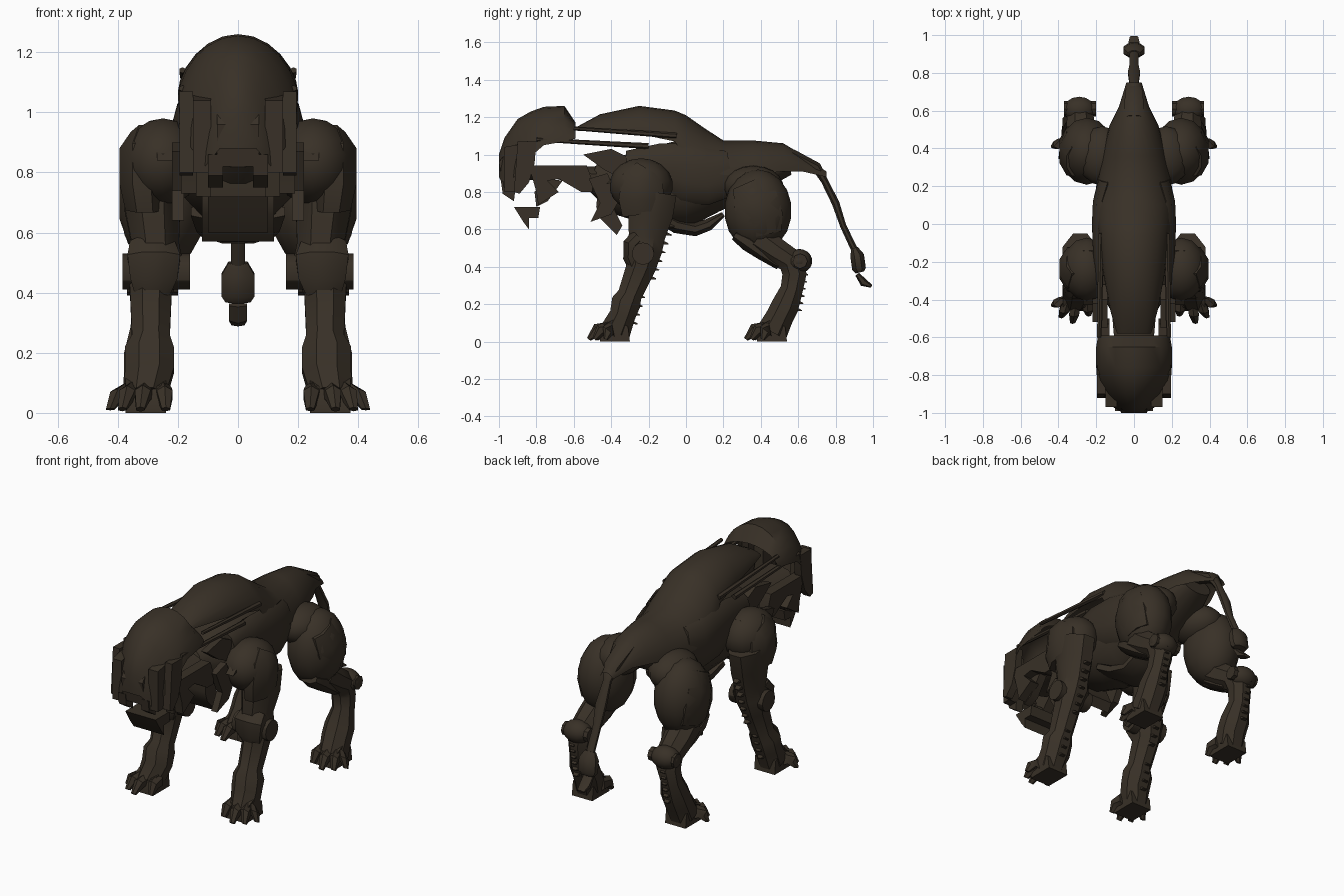
import bpy, bmesh, math
from mathutils import Vector, Matrix

mat = bpy.data.materials.new("dark_bronze")
mat.diffuse_color = (0.040, 0.030, 0.020, 1)


def finish(bm, name, mirror=False, angle=40):
    bmesh.ops.recalc_face_normals(bm, faces=bm.faces)
    me = bpy.data.meshes.new(name)
    bm.to_mesh(me)
    bm.free()
    ob = bpy.data.objects.new(name, me)
    bpy.context.collection.objects.link(ob)
    me.materials.append(mat)
    if mirror:
        ob.modifiers.new("mirror", "MIRROR")
    bpy.ops.object.select_all(action='DESELECT')
    ob.select_set(True)
    bpy.context.view_layer.objects.active = ob
    bpy.ops.object.shade_smooth_by_angle(angle=math.radians(angle))
    return ob


def bridge(bm, rings, closed=True):
    vs = [[bm.verts.new(p) for p in r] for r in rings]
    n = len(vs[0])
    for a, b in zip(vs, vs[1:]):
        for i in range(n if closed else n - 1):
            bm.faces.new((a[i], a[(i + 1) % n], b[(i + 1) % n], b[i]))
    bm.faces.new(vs[0])
    if closed:
        bm.faces.new(vs[-1])


def add_tube(bm, pts, sides=12):
    """Tube through (x, y, z, half width in x, half depth)."""
    rings = []
    for i, (x, y, z, rx, rn) in enumerate(pts):
        a, b = pts[max(i - 1, 0)], pts[min(i + 1, len(pts) - 1)]
        t = Vector((0, b[1] - a[1], b[2] - a[2])).normalized()
        n = Vector((0, -t.z, t.y))
        rings.append([Vector((x, y, z)) + Vector((rx * math.cos(k), 0, 0)) + n * rn * math.sin(k)
                      for k in (2 * math.pi * (j + .5) / sides for j in range(sides))])
    bridge(bm, rings)


def tube(name, pts, sides=12, mirror=False):
    bm = bmesh.new()
    add_tube(bm, pts, sides)
    return finish(bm, name, mirror)


def arch(name, sections, power):
    """Open domed shell through (y, top, bottom, half width)."""
    rings = []
    for y, top, bot, w in sections:
        rings.append([(w * math.cos(k), y, bot + (top - bot) * max(math.sin(k), 0) ** power)
                      for k in (math.pi * j / 12 for j in range(13))])
    bm = bmesh.new()
    bridge(bm, rings, False)
    return finish(bm, name)


def plate(name, profile, x0, x1, mirror=True):
    """Side profile in (y, z) extruded from x0 to x1."""
    bm = bmesh.new()
    bridge(bm, [[(x, y, z) for y, z in profile] for x in (x0, x1)])
    return finish(bm, name, mirror, 30)


def ball(name, c, r, mirror=True):
    bm = bmesh.new()
    bmesh.ops.create_uvsphere(bm, u_segments=14, v_segments=9, radius=1,
                              matrix=Matrix.Translation(c) @ Matrix.Diagonal((*r, 1)))
    return finish(bm, name, mirror)


def disc(name, x0, x1, y, z, r, sides=12):
    ring = [(y + r * math.cos(2 * math.pi * i / sides), z + r * math.sin(2 * math.pi * i / sides))
            for i in range(sides)]
    return plate(name, ring, x0, x1)


# Back shell and body core
arch("back_shell", [(-.58, 1.15, 1.125, .09), (-.46, 1.215, 1.125, .125), (-.25, 1.26, 1.11, .165),
                    (-.06, 1.235, 1.07, .185), (.0, 1.21, .98, .2), (.1, 1.14, .92, .21),
                    (.2, 1.075, .89, .2), (.36, 1.075, .89, .17), (.52, 1.06, .91, .13),
                    (.62, 1.0, .91, .08), (.75, .91, .88, .04)], 1.15)
tube("torso", [(0, -.5, .89, .1, .08), (0, -.37, .84, .17, .16), (0, -.2, .83, .21, .21),
               (0, -.02, .84, .2, .24), (0, .15, .87, .2, .18), (0, .35, .9, .17, .12),
               (0, .55, .95, .1, .06)], 16)
tube("belly_guard", [(0, -.14, .67, .17, .04), (0, -.05, .62, .15, .045), (0, .05, .6, .13, .04),
                     (0, .12, .625, .13, .035), (0, .2, .68, .1, .015)], 8)
plate("chest_plate", [(-.48, .72), (-.46, .66), (-.37, .57), (-.34, .62), (-.38, .7), (-.4, .8), (-.47, .82)],
      -.12, .12, False)
plate("neck_fin", [(-.55, 1.0), (-.4, 1.03), (-.3, .98), (-.36, .88), (-.44, .92)], .14, .18)
tube("flank", [(.15, -.32, .93, .05, .09), (.165, -.15, .93, .055, .13), (.17, .0, .9, .055, .16),
               (.17, .12, .88, .05, .15), (.14, .24, .9, .05, .12)], 10, True)

# Head: open helmet with face, cheeks and jaw
arch("helmet", [(-1.0, 1.0, .88, .06), (-.97, 1.09, .82, .11), (-.9, 1.19, .9, .17), (-.83, 1.23, .99, .195),
                (-.76, 1.255, 1.05, .2), (-.65, 1.26, 1.07, .2), (-.59, 1.17, 1.085, .19),
                (-.5, 1.12, 1.08, .185)][:7], 1.25)
plate("cheek_guard", [(-.9, 1.07), (-.8, 1.07), (-.81, .95), (-.84, .85), (-.89, .79), (-.92, .8)], .15, .195)
plate("face_side", [(-.97, 1.04), (-.86, 1.06), (-.85, .88), (-.92, .8), (-.97, .8)], .09, .15)
plate("jaw_bar", [(-.84, .94), (-.53, .94), (-.5, .86), (-.5, .8), (-.56, .8), (-.68, .87), (-.74, .86),
                  (-.68, .8), (-.79, .73), (-.8, .8)], .13, .19)
plate("fang", [(-.99, .86), (-.91, .83), (-.92, .75), (-.98, .79)], .05, .1)
plate("lower_jaw", [(-.92, .72), (-.78, .72), (-.79, .66), (-.84, .66), (-.84, .6), (-.87, .64)],
      -.1, .1, False)
plate("jaw_link", [(-.8, .72), (-.74, .75), (-.66, .86), (-.74, .87), (-.81, .8)], .09, .14)
tube("neck", [(0, -.86, .9, .1, .04), (0, -.7, .9, .1, .03), (0, -.48, .88, .12, .06)])
plate("muzzle", [(-1.0, .96), (-.97, 1.0), (-.94, .86), (-.98, .82)], -.07, .07, False)
for i, (a, b) in enumerate((((-.8, 1.08), (-.2, 1.045)), ((-.6, 1.14), (-.05, 1.1)))):
    tube(f"side_strut_{i}", [(.185, *a, .012, .01), (.175, *b, .016, .016)], 6, True)

# Shoulders
ball("shoulder", (.25, -.24, .835), (.135, .17, .145))
tube("shoulder_cap", [(.31, -.2, .92, .05, .08), (.32, -.23, .87, .08, .12), (.32, -.24, .76, .08, .13),
                      (.31, -.23, .68, .07, .12)], 8, True)
plate("shoulder_fin", [(-.43, .84), (-.32, .94), (-.14, .95), (-.1, .86), (-.3, .88)], .22, .27)
plate("shoulder_hook", [(-.52, .87), (-.42, .9), (-.36, .75), (-.4, .68), (-.51, .64), (-.46, .74)], .18, .22)

# Front legs
tube("front_leg", [(.285, -.17, .8, .1, .13), (.285, -.19, .68, .1, .13), (.275, -.21, .56, .085, .105),
                   (.275, -.22, .49, .1, .1),
                   (.29, -.24, .4, .075, .085), (.29, -.3, .25, .068, .07), (.295, -.32, .21, .088, .085),
                   (.295, -.34, .14, .088, .075), (.31, -.38, .05, .075, .09)], 8, True)
disc("front_elbow", .16, .385, -.23, .47, .06)
tube("front_elbow_guard", [(.285, -.25, .56, .08, .05), (.28, -.29, .52, .095, .05), (.28, -.29, .45, .085, .05),
                           (.285, -.27, .39, .06, .04)], 8, True)

# Hind legs
ball("thigh", (.25, .385, .7), (.15, .18, .22))
ball("hip", (.17, .36, .83), (.13, .16, .11))
tube("thigh_side", [(.31, .33, .85, .05, .09), (.33, .37, .76, .07, .13), (.33, .4, .66, .07, .13),
                    (.31, .42, .57, .06, .1)], 8, True)
tube("hind_leg", [(.27, .38, .55, .09, .09), (.28, .48, .48, .085, .08), (.285, .56, .43, .075, .075),
                  (.29, .58, .36, .068, .07), (.3, .565, .28, .062, .065), (.3, .53, .19, .085, .08),
                  (.3, .5, .13, .085, .08), (.31, .46, .05, .08, .09)], 8, True)
ball("hock", (.29, .605, .43), (.085, .07, .065))
disc("hock_pin", .2, .37, .61, .43, .04, 8)
tube("knee_guard", [(.28, .26, .57, .06, .03), (.28, .33, .53, .08, .05), (.28, .41, .47, .07, .04),
                    (.28, .5, .41, .05, .03)], 8, True)

# Feet: flat soles, splayed toes and claws
for leg, y in (("front", -.38), ("hind", .46)):
    plate(leg + "_foot", [(y + .08, 0), (y + .07, .08), (y, .12), (y - .06, .09), (y - .08, .04), (y - .08, 0)],
          .24, .375)
    bm = bmesh.new()
    for x0, x1, dy in ((.25, .24, -.1), (.305, .325, -.14), (.345, .385, -.11), (.36, .425, -.05)):
        add_tube(bm, [(x0, y - .01, .065, .032, .045), (x0 * .4 + x1 * .6, y + dy * .7, .06, .03, .035),
                      (x1, y + dy, .012, .016, .012)], 6)
    finish(bm, leg + "_toes", True)

# Serrated spines behind the lower legs
for leg, a, b, n in (("hind", (.3, .63, .4), (.3, .59, .17), 7), ("front_upper", (.28, -.09, .62), (.28, -.19, .34), 7),
                     ("front_ankle", (.295, -.25, .24), (.3, -.29, .1), 4)):
    bm = bmesh.new()
    for i in range(n):
        p = Vector(a).lerp(Vector(b), i / (n - 1))
        add_tube(bm, [(p.x, p.y - .03, p.z + .01, .04, .024), (p.x, p.y + .03, p.z - .005, .018, .004)], 4)
    finish(bm, leg + "_spines", True)

# Tail
tube("tail", [(0, .56, 1.0, .06, .035), (0, .7, .93, .05, .03), (0, .74, .86, .025, .02),
              (0, .8, .74, .035, .022), (0, .84, .62, .025, .018), (0, .92, .45, .025, .02)], 8)
tube("tail_joint", [(0, .9, .5, .035, .02), (0, .915, .46, .06, .04), (0, .925, .39, .06, .04),
                    (0, .93, .37, .045, .025)], 8)
tube("tail_tip", [(0, .915, .36, .035, .012), (0, .95, .315, .035, .022), (0, .992, .295, .025, .008)], 6)
